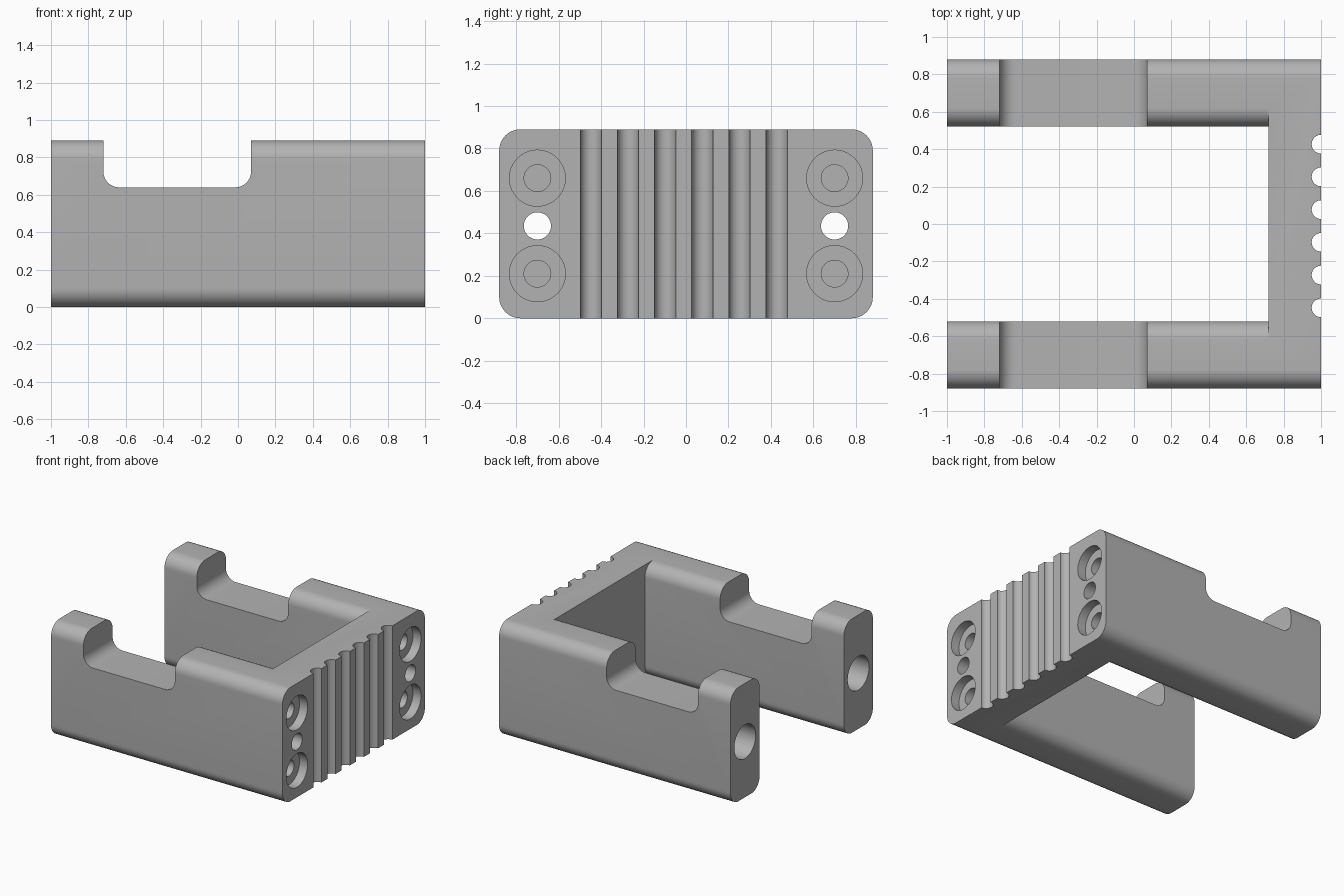
import bpy, bmesh
from math import pi, cos, sin

if "Cube" in bpy.data.objects:
    bpy.data.objects.remove(bpy.data.objects["Cube"], do_unlink=True)

HALF_W, HEIGHT, ROUND = 0.88, 0.89, 0.1
INNER_Y, PLATE_X = 0.52, 0.72
BOLT_Y, MID_Z = 0.7, 0.435

grey = bpy.data.materials.new("plain grey")
grey.use_nodes = True
grey.diffuse_color = (0.45, 0.45, 0.45, 1)
grey.node_tree.nodes["Principled BSDF"].inputs["Base Color"].default_value = (0.45, 0.45, 0.45, 1)


def arc(cx, cy, r, start, end, n=12):
    """Points along an arc, angles in quarter turns."""
    angles = [(start + (end - start) * i / n) * pi / 2 for i in range(n + 1)]
    return [(cx + r * cos(a), cy + r * sin(a)) for a in angles]


def prism(name, outline, axis, lo, hi):
    """Extrude a 2D outline along the given axis."""
    place = {"x": lambda u, v, d: (d, u, v),
             "y": lambda u, v, d: (u, d, v),
             "z": lambda u, v, d: (u, v, d)}[axis]
    bm = bmesh.new()
    ends = [[bm.verts.new(place(u, v, d)) for u, v in outline] for d in (lo, hi)]
    bm.faces.new(ends[0])
    bm.faces.new(ends[1])
    for i in range(len(outline)):
        j = (i + 1) % len(outline)
        bm.faces.new((ends[0][i], ends[0][j], ends[1][j], ends[1][i]))
    bmesh.ops.recalc_face_normals(bm, faces=bm.faces)
    mesh = bpy.data.meshes.new(name)
    bm.to_mesh(mesh)
    bm.free()
    mesh.materials.append(grey)
    obj = bpy.data.objects.new(name, mesh)
    bpy.context.collection.objects.link(obj)
    return obj


def circle(cx, cy, r):
    return arc(cx, cy, r, 0, 4, 40)[:-1]


# Solid block with rounded long edges
y, z = HALF_W - ROUND, HEIGHT - ROUND
outline = (arc(y, z, ROUND, 0, 1) + arc(-y, z, ROUND, 1, 2)
           + arc(-y, ROUND, ROUND, 2, 3) + arc(y, ROUND, ROUND, 3, 4))
bracket = prism("bracket", outline, "x", -1, 1)
bpy.context.view_layer.objects.active = bracket


def cut(*args):
    cutter = prism(*args)
    cutter.hide_render = True
    mod = bracket.modifiers.new("cut", "BOOLEAN")
    mod.operation, mod.solver, mod.object = "DIFFERENCE", "EXACT", cutter
    bpy.ops.object.modifier_apply(modifier=mod.name)
    bpy.data.objects.remove(cutter, do_unlink=True)


# Opening between the arms, flared so the arms get rounded inner edges
y = INNER_Y + ROUND
side = [(y, -0.2)] + arc(y, ROUND, ROUND, 3, 2) + arc(y, z, ROUND, 2, 1) + [(y, 1.1)]
cut("opening_cutter", side + [(-u, v) for u, v in reversed(side)], "x", -1.2, PLATE_X)

# Round-bottomed notch across both arms
left, right, floor, r = -0.72, 0.07, 0.64, 0.085
notch = ([(left, 1.1)] + arc(left + r, floor + r, r, 2, 3)
         + arc(right - r, floor + r, r, 3, 4) + [(right, 1.1)])
cut("notch_cutter", notch, "y", -1.2, 1.2)

# Vertical grip grooves on the end plate
for i in range(6):
    cut("groove_cutter", circle(1, -0.448 + 0.175 * i, 0.05), "z", -0.2, 1.1)

for s in (-1, 1):
    # Through hole, wide bore from the open end
    cut("through_hole_cutter", circle(s * BOLT_Y, MID_Z, 0.064), "x", -1.2, 1.2)
    cut("bore_cutter", circle(s * BOLT_Y, MID_Z, 0.132), "x", -1.2, 0.6)
    # Counterbored screw holes
    for hole_z in (MID_Z - 0.225, MID_Z + 0.225):
        cut("counterbore_cutter", circle(s * BOLT_Y, hole_z, 0.132), "x", 0.93, 1.2)
        cut("screw_hole_cutter", circle(s * BOLT_Y, hole_z, 0.063), "x", 0.65, 1.1)

bpy.ops.object.select_all(action="DESELECT")
bracket.select_set(True)
bpy.ops.object.shade_smooth_by_angle(angle=pi / 6)
